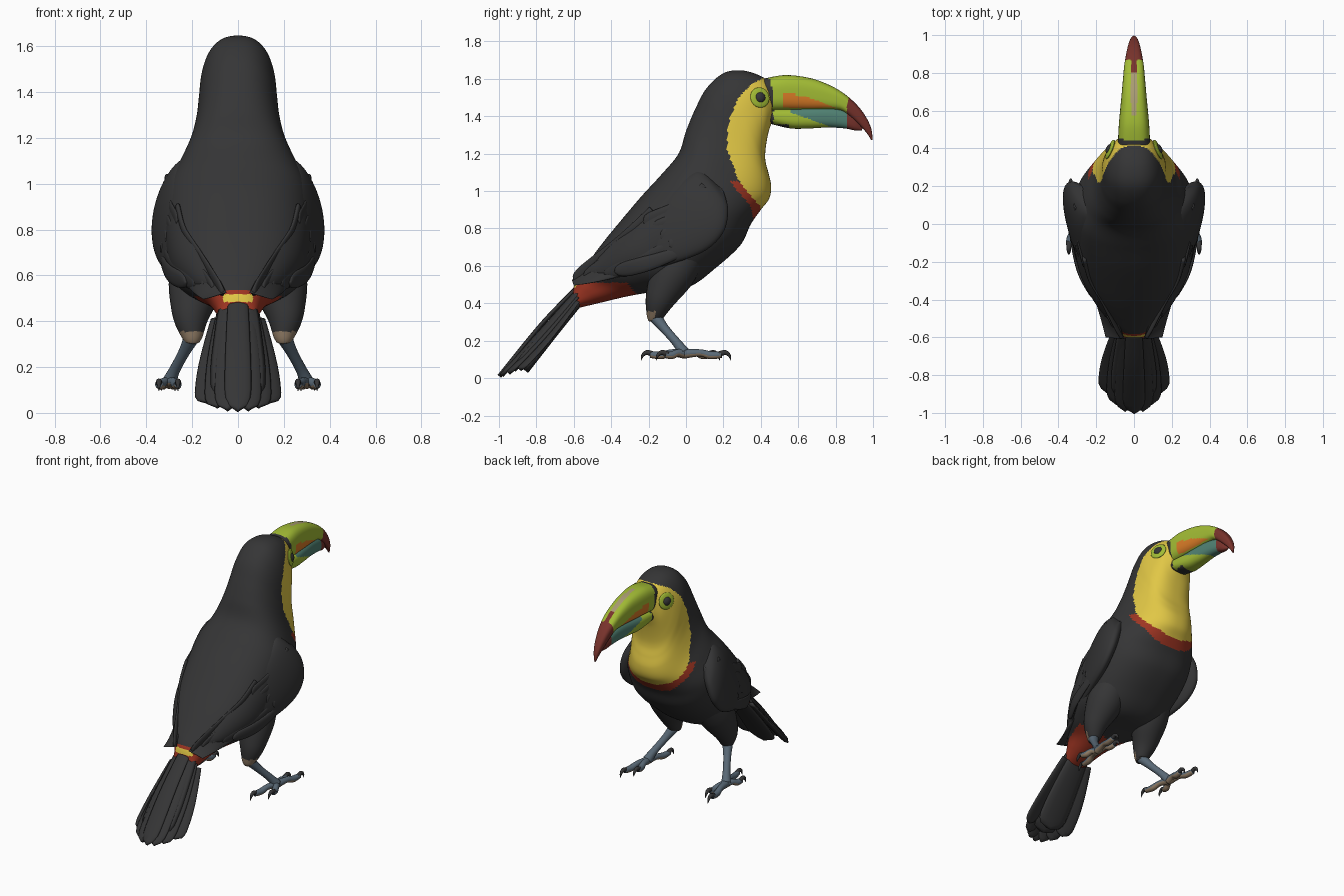
import bpy, bmesh, math
from mathutils import Vector
from mathutils.bvhtree import BVHTree

if "Cube" in bpy.data.objects:
    bpy.data.objects.remove(bpy.data.objects["Cube"])

COLORS = {
    "black": (.036, .036, .037), "yellow": (.75, .57, .06), "red": (.34, .035, .016),
    "lime": (.36, .50, .035), "orange": (.70, .20, .02), "teal": (.08, .22, .17),
    "maroon": (.19, .033, .025), "slate": (.10, .14, .18), "tan": (.28, .20, .13),
    "pale_streak": (.40, .33, .17)}
NAMES = list(COLORS)
MATS = []
for n, c in COLORS.items():
    m = bpy.data.materials.new(n)
    m.diffuse_color = (*c, 1)
    m.use_nodes = True
    m.node_tree.nodes["Principled BSDF"].inputs["Base Color"].default_value = m.diffuse_color
    MATS.append(m)


def spline(pts, n):
    """Catmull-Rom resampling of tuples, n steps per span."""
    out = []
    for i in range(len(pts) - 1):
        a, b, c, d = (pts[max(0, min(len(pts) - 1, i + k))] for k in (-1, 0, 1, 2))
        for s in range(n):
            t = s / n
            out.append(tuple(.5 * (2*q + (r-p)*t + (2*p-5*q+4*r-s_)*t*t + (3*q-p-3*r+s_)*t**3)
                             for p, q, r, s_ in zip(a, b, c, d)))
    return out + [tuple(pts[-1])]


def interp(table, v):
    if v <= table[0][0]:
        return table[0][1]
    for (a, b), (c, d) in zip(table, table[1:]):
        if v <= c:
            return b + (d - b) * (v - a) / (c - a)
    return table[-1][1]


def loft(name, rings, color, mirror=False):
    """Skin rings into a closed smooth mesh; color is a name or rule(centre, normal)."""
    bm = bmesh.new()
    vs = [[bm.verts.new(p) for p in r] for r in rings]
    k = len(vs[0])
    for a, b in zip(vs, vs[1:]):
        for i in range(k):
            bm.faces.new((a[i], a[(i+1) % k], b[(i+1) % k], b[i]))
    bm.faces.new(vs[0])
    bm.faces.new(vs[-1])
    bmesh.ops.recalc_face_normals(bm, faces=bm.faces)
    bm.normal_update()
    used = []
    for f in bm.faces:
        f.smooth = True
        c = color if isinstance(color, str) else color(f.calc_center_median(), f.normal)
        if c not in used:
            used.append(c)
        f.material_index = used.index(c)
    me = bpy.data.meshes.new(name)
    bm.to_mesh(me)
    bm.free()
    for c in used:
        me.materials.append(MATS[NAMES.index(c)])
    ob = bpy.data.objects.new(name, me)
    bpy.context.collection.objects.link(ob)
    if mirror:
        ob.modifiers.new("mirror", 'MIRROR').use_axis = (True, False, False)
    return ob


def sections(stations, n, k, power=1.0, tilt=0.0):
    """Stations: upper y,z, lower y,z, centre x, half width."""
    rings = []
    for uy, uz, ly, lz, x, w in spline(stations, n):
        c = Vector((x, (uy+ly)/2, (uz+lz)/2))
        h = Vector((-tilt/2, (uy-ly)/2, (uz-lz)/2))
        ring = []
        for i in range(k):
            a = 2 * math.pi * i / k
            co, si = math.cos(a), math.sin(a)
            co, si = (math.copysign(abs(v)**power, v) for v in (co, si))
            ring.append(c + h*co + Vector((max(w, .002)*si, 0, 0)))
        rings.append(ring)
    return rings


def tube(name, pts, color, n=5, k=16, mirror=True):
    """Round tube through (x, y, z, radius) points."""
    p = spline(pts, n)
    rings = []
    for i, q in enumerate(p):
        d = (Vector(p[min(i+1, len(p)-1)][:3]) - Vector(p[max(i-1, 0)][:3])).normalized()
        s = d.cross(Vector((1, 0, 0))).normalized()
        u = s.cross(d)
        rings.append([Vector(q[:3]) + (s*math.cos(2*math.pi*j/k) + u*math.sin(2*math.pi*j/k)) * max(q[3], .001)
                      for j in range(k)])
    return loft(name, rings, color, mirror)


def feather(name, path, side, width, thick, mirror=True, base=.5):
    """Thin lens-section blade with a rounded tip."""
    p = [Vector(q) for q in spline(path, 8)]
    rings = []
    for i, c in enumerate(p):
        t = i / (len(p) - 1)
        d = (p[min(i+1, len(p)-1)] - p[max(i-1, 0)]).normalized()
        s = (side - d*side.dot(d)).normalized()
        w = width * (base + (1-base)*min(1, t*1.5)) * math.sqrt(max(.004, 1 - max(0, (t-.8)/.2)**2))
        nrm = d.cross(s)
        rings.append([c + s*w*math.cos(2*math.pi*j/12) + nrm*thick*math.sin(2*math.pi*j/12) for j in range(12)])
    return loft(name, rings, "black", mirror)


# Body, neck and head in one skin with painted bib, chest band and rump
BIB = [(.85, .41), (.92, .395), (1.0, .325), (1.06, .28), (1.22, .22), (1.36, .225), (1.5, .28), (1.57, .35), (1.62, .44)]


def body_rule(c, n):
    if c.y < -.27 - (c.z-.455)*.8 and c.z < (.535 if abs(c.x) < .1 else .51):
        return "yellow" if abs(c.x) < .065 and .484 < c.z < .518 and n.z > .1 and c.y < -.5 else "red"
    edge = interp(BIB, c.z)
    if c.z > .83 and c.y > edge:
        return "yellow"
    if .83 < c.z < 1.05 and c.y > edge - .05:
        return "red"
    return "black"


body = loft("body", sections([
    (.46, 1.57, .46, 1.37, 0, .075), (.40, 1.615, .44, 1.31, 0, .118),
    (.30, 1.645, .425, 1.22, 0, .148), (.20, 1.63, .425, 1.16, 0, .165),
    (.11, 1.55, .44, 1.10, 0, .173), (.05, 1.44, .455, 1.03, 0, .185),
    (.0, 1.32, .445, .96, 0, .212), (-.04, 1.20, .40, .90, 0, .26),
    (-.13, 1.09, .345, .82, 0, .312), (-.24, .97, .29, .71, 0, .322),
    (-.35, .84, .16, .59, 0, .315), (-.44, .73, .02, .49, 0, .285),
    (-.53, .61, -.15, .465, 0, .21), (-.575, .55, -.30, .44, 0, .135),
    (-.595, .51, -.45, .405, 0, .102), (-.605, .465, -.575, .375, 0, .08)], 10, 144, .84), body_rule)


# Beak: upper and lower mandible
def upper_rule(c, n):
    if c.y < .466 - ((c.z-1.50)/.13)**2 * .035:
        return "black"
    if c.y > .86 + max(0, c.z-1.46)*.35:
        return "maroon"
    if abs(c.x) < .016 and n.z > .6 and c.y > .57:
        return "pale_streak" if c.y < .8 else "maroon"
    if .515 < c.y < .80 and c.z < 1.525 - (c.y-.515)**1.6 * .6 and n.z > -.75:
        return "orange"
    return "lime"


def lower_rule(c, n):
    if c.y < .468 or (c.y < .55 and c.z < 1.357):
        return "black"
    if c.y > .86:
        return "maroon"
    return "teal" if c.y > .56 and c.z > 1.42 - (c.y-.56)*.36 else "lime"


loft("upper_beak", sections([
    (.41, 1.60, .42, 1.425, 0, .086), (.53, 1.62, .53, 1.43, 0, .080), (.66, 1.605, .66, 1.432, 0, .068),
    (.76, 1.57, .76, 1.435, 0, .059), (.84, 1.525, .83, 1.43, 0, .052), (.91, 1.465, .88, 1.395, 0, .042),
    (.96, 1.40, .935, 1.345, 0, .030), (.99, 1.335, .97, 1.305, 0, .017), (.998, 1.275, .99, 1.272, 0, .003)],
    12, 80, .68), upper_rule)
loft("lower_beak", sections([
    (.42, 1.445, .45, 1.36, 0, .070), (.56, 1.445, .56, 1.335, 0, .064), (.66, 1.45, .66, 1.335, 0, .055),
    (.76, 1.45, .76, 1.34, 0, .046), (.85, 1.43, .85, 1.335, 0, .037), (.91, 1.39, .90, 1.325, 0, .025),
    (.945, 1.34, .94, 1.325, 0, .006)], 12, 72, .8), lower_rule)

# Eyes: ring and pupil seated on the head surface
tree = BVHTree.FromPolygons([v.co for v in body.data.vertices], [p.vertices for p in body.data.polygons])
hit, nrm, _, _ = tree.ray_cast(Vector((1, .395, 1.50)), Vector((-1, 0, 0)))
u = nrm.cross(Vector((0, 0, 1))).normalized()
v = u.cross(nrm)
for name, r, h, col in (("eye_ring", .055, .012, "lime"), ("eye", .031, .022, "black")):
    rings = [[hit + (u*math.cos(j*math.pi/16) + v*math.sin(j*math.pi/16)) * r*max(.02, math.cos(e)) + nrm*h*math.sin(e)
              for j in range(32)] for e in (i*math.pi/16 for i in range(-8, 9))]
    loft(name, rings, col, True)

# Folded wings with layered feathers
loft("wing", sections([
    (.16, 1.06, .20, 1.0, .235, .02), (.08, 1.11, .225, .90, .275, .045), (.0, 1.07, .20, .78, .298, .058),
    (-.12, .97, .10, .68, .29, .06), (-.28, .82, -.08, .61, .25, .05), (-.42, .69, -.28, .56, .18, .035),
    (-.54, .58, -.47, .515, .13, .022), (-.61, .525, -.60, .495, .10, .006)], 8, 40, 1, .10), "black", True)
WING_X = [(-.62, .10), (-.54, .14), (-.42, .20), (-.28, .283), (-.1, .330), (.1, .335), (.25, .29)]


def wing_feather(name, y0, z0, y1, z1, width, inset):
    path = []
    for t in (0, .25, .5, .75, 1):
        y = y0 + (y1-y0)*t
        path.append((interp(WING_X, y) - inset, y, z0 + (z1-z0)*t - .02*math.sin(math.pi*t)))
    feather(name, path, Vector((0, -(z1-z0), y1-y0)), width, .011)


for i in range(5):
    wing_feather("flight_feather", .10-.07*i, .74+.04*i, -.38-.055*i, .570-.012*i, .042, .002+.011*i)
for i in range(4):
    wing_feather("covert_feather", .18-.04*i, .87+.04*i, -.09-.045*i, .71+.04*i, .045, .002+.012*i)
for i in range(3):
    wing_feather("shoulder_feather", .18-.04*i, .96+.035*i, .07-.05*i, .84+.045*i, .04, .002+.012*i)

# Tail fan, arched so that the outer feathers sit lower
for k in range(4):
    feather("tail_feather",
            [(.026*k, -.585, .482-.024*k), (.040*k, -.77+.012*k, .29-.024*k),
             (.046*k, -.998+.012*k*k, .010+.004*k*k)],
            Vector((1, 0, -.15*k)), .058, .012, k > 0, .75)
feather("tail_core", [(0, -.575, .455), (0, -.72, .285), (0, -.93, .05)], Vector((1, 0, 0)), .12, .025, False, .7)
feather("tail_underside", [(0, -.575, .40), (0, -.70, .245), (0, -.86, .04)], Vector((1, 0, 0)), .105, .02, False, .75)

# Legs
tube("thigh", [(.165, .02, .70, .11), (.185, -.07, .56, .118), (.205, -.135, .43, .083), (.20, -.165, .335, .047),
               (.20, -.165, .31, .03)],
     lambda c, n: "tan" if c.z < .355 and n.y < -.1 else "black", 8, 28)
tube("shin", [(.20, -.17, .335, .036), (.235, -.115, .265, .025), (.275, -.05, .19, .024), (.30, -.01, .135, .032)],
     "slate")


def sole(c, n):
    return "tan" if n.z < -.2 else "slate"


# Toes: two forward, two back, each with a hooked claw
for name, x, y in (("outer_front_toe", .335, .19), ("inner_front_toe", .275, .13),
                   ("inner_back_toe", .262, -.19), ("outer_back_toe", .345, -.11)):
    s = math.copysign(1, y)
    tube(name, [(.30, -.01, .13, .026), ((.30+x)/2, y*.4, .135, .019), ((.30+x)/2*.4+x*.6, y*.7, .122, .021),
                (x, y, .125, .017)], sole, 5, 14)
    tube("claw", [(x, y-.015*s, .127, .015), (x, y+.02*s, .137, .013), (x, y+.042*s, .12, .008),
                  (x, y+.05*s, .095, .001)], "black", 4, 10)
